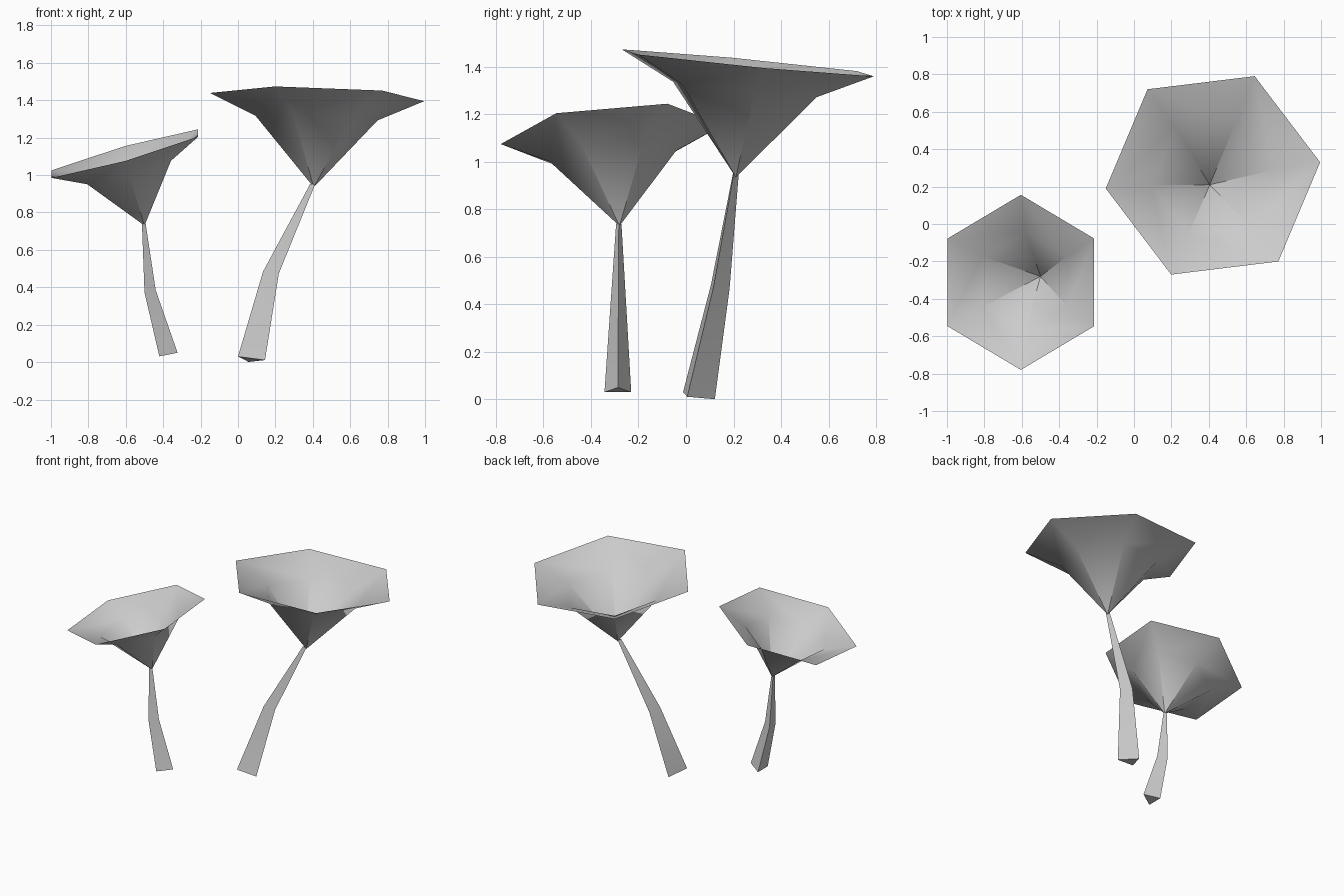
import bpy
import bmesh
from math import cos, sin, pi, radians
from mathutils import Vector

if "Cube" in bpy.data.objects:
    bpy.data.objects.remove(bpy.data.objects["Cube"], do_unlink=True)

grey = bpy.data.materials.new("pale_grey")
grey.use_nodes = True
colour = (0.6, 0.6, 0.6, 1)
grey.diffuse_color = colour
grey.node_tree.nodes["Principled BSDF"].inputs["Base Color"].default_value = colour


def loft(name, sections, sides, u, v, phase, closed_base=False):
    """Join similar tilted polygons, each given as (centre, scale)."""
    u, v = Vector(u), Vector(v)
    angles = [radians(phase) + 2 * pi * i / sides for i in range(sides)]
    bm = bmesh.new()
    rings = [[bm.verts.new(Vector(c) + s * (u * cos(a) + v * sin(a))) for a in angles]
             for c, s in sections]
    for low, high in zip(rings, rings[1:]):
        for i in range(sides):
            j = (i + 1) % sides
            bm.faces.new((low[i], low[j], high[j], high[i]))
    if closed_base:
        bm.faces.new(rings[0][::-1])
    # A section of zero scale collapses to a point
    bmesh.ops.remove_doubles(bm, verts=bm.verts, dist=0.0001)
    mesh = bpy.data.meshes.new(name)
    bm.to_mesh(mesh)
    bm.free()
    mesh.materials.append(grey)
    obj = bpy.data.objects.new(name, mesh)
    bpy.context.collection.objects.link(obj)
    bpy.ops.object.select_all(action='DESELECT')
    obj.select_set(True)
    bpy.context.view_layer.objects.active = obj
    bpy.ops.object.shade_smooth_by_angle(angle=radians(30))
    return obj


# Small mushroom: open funnel cap and three-sided stem
loft("small_cap",
     [((-0.5, -0.28, 0.73), 0), ((-0.582, -0.308, 1.025), 0.57), ((-0.605, -0.312, 1.115), 1)],
     6, (0.453, 0, 0.127), (0, 0.468, 0.04), 30)
loft("small_stem",
     [((-0.388, -0.287, 0.037), 0.065), ((-0.48, -0.285, 0.377), 0.04),
      ((-0.507, -0.283, 0.74), 0.013)],
     3, (1, 0, 0.2), (0, 1, 0), 0, True)

# Large mushroom: open funnel cap and leaning stem
loft("large_cap",
     [((0.405, 0.21, 0.935), 0), ((0.42, 0.248, 1.305), 0.57), ((0.422, 0.26, 1.417), 1)],
     6, (0.573, 0.07, -0.022), (-0.073, 0.572, -0.053), 0)
loft("large_stem",
     [((0.067, 0.038, 0.014), 0.084), ((0.173, 0.135, 0.475), 0.049),
      ((0.398, 0.207, 0.95), 0.015)],
     3, (1, 0, -0.11), (0, 1, -0.17), -23, True)
